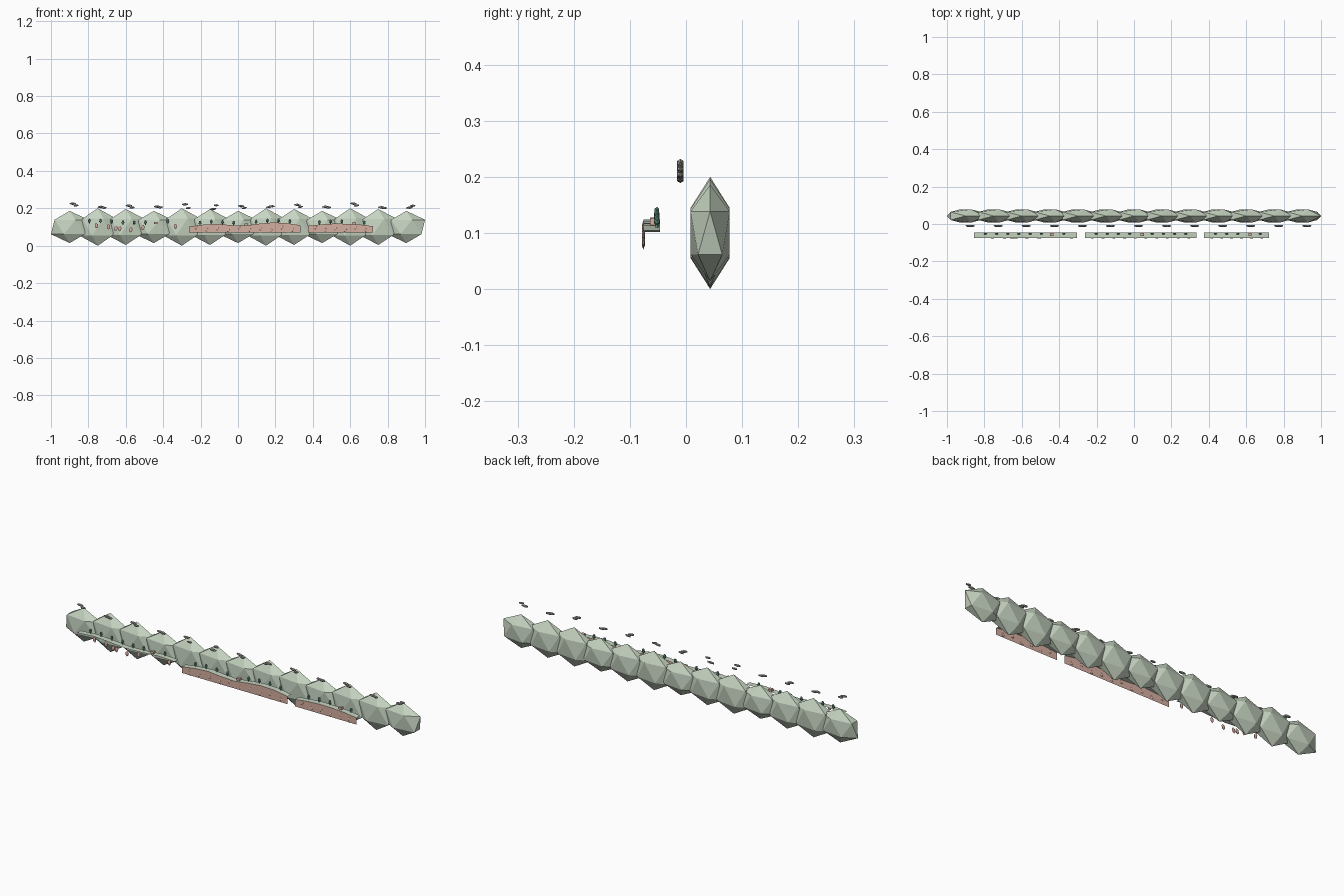
import bpy, bmesh, random
from mathutils import Matrix

random.seed(4)
cube = bpy.data.objects.get("Cube")
if cube:
    bpy.data.objects.remove(cube, do_unlink=True)


def material(name, *srgb):
    m = bpy.data.materials.new(name)
    m.use_nodes = True
    colour = [(c / 255) ** 2.2 for c in srgb] + [1]
    m.diffuse_color = colour
    m.node_tree.nodes["Principled BSDF"].inputs["Base Color"].default_value = colour
    return m


sage = material("sage green", 197, 211, 192)
clay = material("clay brown", 212, 173, 159)
teal = material("teal green", 102, 152, 140)
stone = material("grey stone", 158, 160, 152)


def finish(name, bm, mat):
    mesh = bpy.data.meshes.new(name)
    bm.to_mesh(mesh)
    bm.free()
    mesh.materials.append(mat)
    obj = bpy.data.objects.new(name, mesh)
    bpy.context.collection.objects.link(obj)


def placed(loc, size, tilt=0.0):
    return (Matrix.Translation(loc) @ Matrix.Rotation(tilt, 4, "Y")
            @ Matrix.Diagonal((*size, 1)))


def blob(bm, loc, size, tilt=0.0):
    bmesh.ops.create_icosphere(bm, subdivisions=1, radius=1, matrix=placed(loc, size, tilt))


def sheet(name, bottom, top, mat):
    """Strip of quads between two rows of points."""
    bm = bmesh.new()
    rows = [[bm.verts.new(p) for p in row] for row in (bottom, top)]
    for i in range(len(bottom) - 1):
        bm.faces.new((rows[0][i], rows[0][i + 1], rows[1][i + 1], rows[1][i]))
    finish(name, bm, mat)


# Row of faceted hills
for i in range(13):
    bm = bmesh.new()
    blob(bm, (-0.9 + 0.15 * i, 0.043, 0.1), (0.112, 0.041, (0.086, 0.1, 0.096)[i % 3]))
    finish(f"hill_{i + 1}", bm, sage)

# Floating stones, two to each hill
bm = bmesh.new()
heights = (0.22, 0.205, 0.209, 0.207, 0.211, 0.206, 0.207,
           0.209, 0.213, 0.206, 0.22, 0.203, 0.209)
for i, z in enumerate(heights):
    x = -0.875 + 0.15 * i
    drop = 0.01 if i in (4, 5) else 0.005 if i % 2 == 0 else 0.002
    side = -1 if i in (5, 7, 12) else 1
    tilt = random.uniform(0, 0.2) * side
    blob(bm, (x - 0.008, -0.01, z + side * drop), (0.02, 0.007, 0.007), tilt)
    blob(bm, (x + 0.009, -0.01, z - side * drop), (0.016, 0.007, 0.006), -tilt)
finish("floating_stones", bm, stone)

# Ledges: start, end, ground heights, block position, cliff below or not
FRONT, BACK, FOOT = -0.076, -0.046, 0.07
ledges = (
    (-0.855, -0.305, (0.116, 0.123, 0.117, 0.110, 0.113, 0.120, 0.116), -0.44, False),
    (-0.263, 0.333, (0.102, 0.112, 0.117, 0.110, 0.107, 0.117, 0.124, 0.121, 0.109), 0.045, True),
    (0.375, 0.722, (0.106, 0.114, 0.118, 0.117, 0.113, 0.104), 0.62, True),
)
loose_pebbles = ((-0.757, 0.107), (-0.692, 0.101), (-0.652, 0.092), (-0.632, 0.09),
                 (-0.573, 0.085), (-0.508, 0.097), (-0.335, 0.103))
for n, (x0, x1, zs, block_x, has_cliff) in enumerate(ledges, 1):
    xs = [x0 + (x1 - x0) * i / (len(zs) - 1) for i in range(len(zs))]

    def ground(x):
        t = (x - x0) / (x1 - x0) * (len(zs) - 1)
        i = min(int(t), len(zs) - 2)
        return zs[i] + (zs[i + 1] - zs[i]) * (t - i)

    front = [(x, FRONT, z) for x, z in zip(xs, zs)]
    sheet(f"ledge_{n}", front, [(x, BACK, z) for x, _, z in front], sage)

    # Pebbles, hanging free or set into the cliff
    pebbles, size = loose_pebbles, (0.01, 0.003, 0.015)
    if has_cliff:
        sheet(f"cliff_{n}", [(x, FRONT, FOOT) for x in xs], front, clay)
        count = round((x1 - x0) / 0.062)
        pebbles = [(x0 + 0.04 + (x1 - x0 - 0.08) * i / (count - 1),
                    (0.096, 0.084, 0.09, 0.081)[i % 4]) for i in range(count)]
        size = (0.008, 0.003, 0.01)
    bm = bmesh.new()
    for x, z in pebbles:
        blob(bm, (x, FRONT, z), size, random.uniform(-0.3, 0.3))
    finish(f"pebbles_{n}", bm, clay)

    # Shrubs along the back of the ledge
    bm = bmesh.new()
    x = x0 + 0.06
    while x < x1 - 0.03:
        if abs(x - block_x) > 0.02:
            g = ground(x)
            bmesh.ops.create_cone(bm, cap_ends=True, segments=5, radius1=0.003, radius2=0.002,
                                  depth=0.01, matrix=Matrix.Translation((x, -0.052, g + 0.004)))
            blob(bm, (x, -0.052, g + 0.01), (0.009, 0.006, 0.007))
            blob(bm, (x, -0.052, g + 0.017), (0.007, 0.005, 0.007))
        x += 0.06
    finish(f"shrubs_{n}", bm, teal)

    # Small block resting on the ledge
    bm = bmesh.new()
    bmesh.ops.create_cube(bm, size=1, matrix=placed(
        (block_x, -0.056, ground(block_x) + 0.005), (0.018, 0.016, 0.012)))
    finish(f"block_{n}", bm, clay)
